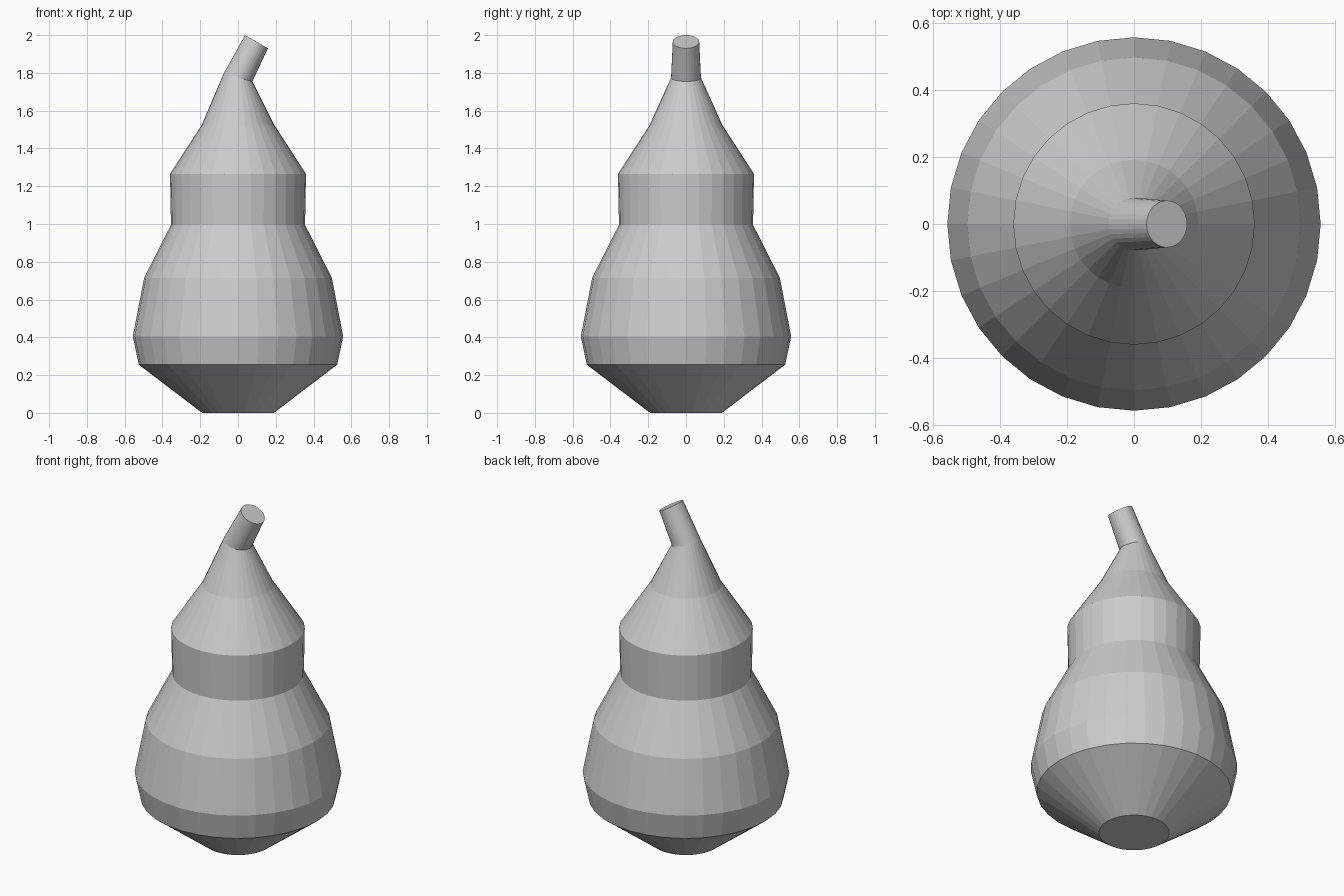
import bpy, bmesh
from math import pi, cos, sin, radians

cube = bpy.data.objects.get("Cube")
if cube:
    bpy.data.objects.remove(cube, do_unlink=True)

SIDES = 32

grey = bpy.data.materials.new("light_grey")
grey.use_nodes = True
colour = (0.6, 0.6, 0.6, 1)
grey.diffuse_color = colour
grey.node_tree.nodes["Principled BSDF"].inputs["Base Color"].default_value = colour


def add_ring(bm, radius, z, x=0, tilt=0):
    """Circle of vertices, tipped towards +x by tilt degrees."""
    t = radians(tilt)
    angles = [2 * pi * i / SIDES for i in range(SIDES)]
    return [bm.verts.new((x + radius * cos(a) * cos(t), radius * sin(a),
                          z - radius * cos(a) * sin(t))) for a in angles]


def skin(bm, lower, upper):
    for i in range(SIDES):
        j = (i + 1) % SIDES
        bm.faces.new((lower[i], lower[j], upper[j], upper[i]))


# Gourd body and bent stem, lofted through rings: radius, z, x, tilt
rings = [
    (0.19, 0), (0.525, 0.255), (0.557, 0.405), (0.497, 0.715),
    (0.355, 0.995), (0.36, 1.265), (0.192, 1.525),
    (0.079, 1.775, 0, 15), (0.07, 1.965, 0.098, 30),
]
bm = bmesh.new()
loops = [add_ring(bm, *r) for r in rings]
for lower, upper in zip(loops, loops[1:]):
    skin(bm, lower, upper)
bm.faces.new(loops[0][::-1])
bm.faces.new(loops[-1])

mesh = bpy.data.meshes.new("gourd_body_and_stem")
bm.to_mesh(mesh)
bm.free()
mesh.materials.append(grey)
gourd = bpy.data.objects.new("gourd_body_and_stem", mesh)
bpy.context.collection.objects.link(gourd)
